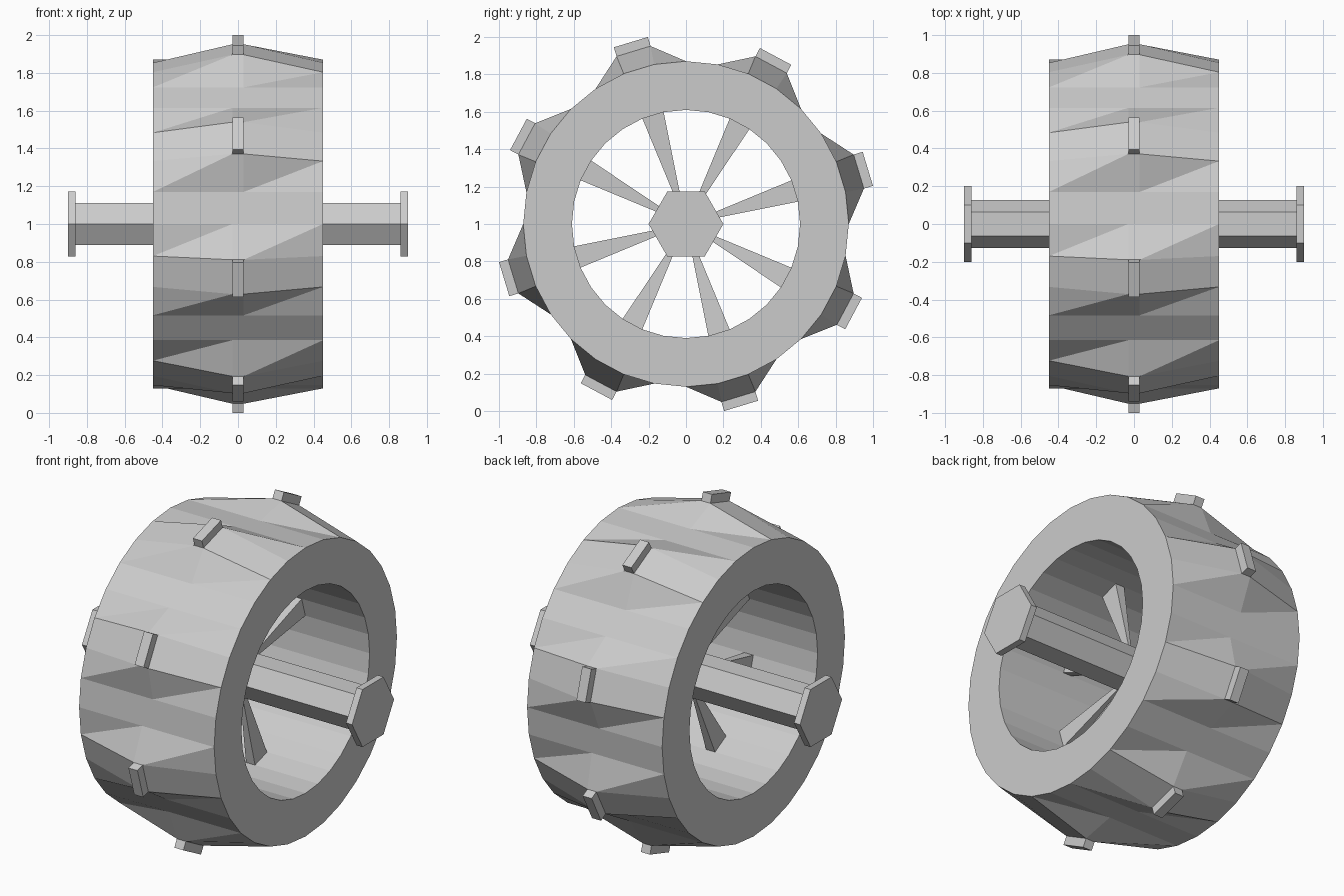
import bpy, bmesh
from math import sin, cos, pi
from mathutils import Matrix

if "Cube" in bpy.data.objects:
    bpy.data.objects.remove(bpy.data.objects["Cube"])

N = 32
STEP = 2 * pi / N
CZ = 1.0
R_OUT, R_RAISED, R_IN = 0.87, 0.97, 0.61
HALF_W, HALF_T = 0.45, 0.03
XS = (-HALF_W, -HALF_T, HALF_T, HALF_W)


def pt(x, r, a):
    return (x, r * cos(a), CZ + r * sin(a))


def finish(name, bm):
    bmesh.ops.recalc_face_normals(bm, faces=bm.faces)
    me = bpy.data.meshes.new(name)
    bm.to_mesh(me)
    bm.free()
    ob = bpy.data.objects.new(name, me)
    bpy.context.collection.objects.link(ob)
    return ob


def block(bm, sections):
    """Four-sided block along a spoke: (radius, half thickness, half width)."""
    for k in range(8):
        a = (1.5 + 4 * k) * STEP
        rings = []
        for r, t, w in sections:
            rings.append([bm.verts.new((x, r * cos(a) - s * sin(a), CZ + r * sin(a) + s * cos(a)))
                          for x, s in ((-t, -w), (t, -w), (t, w), (-t, w))])
        lo, hi = rings
        bm.faces.new(lo)
        bm.faces.new(hi)
        for i in range(4):
            j = (i + 1) % 4
            bm.faces.new((lo[i], lo[j], hi[j], hi[i]))


# Wheel rim: middle loops are pushed out at every treaded segment
bm = bmesh.new()
outer, inner = [], []
for i, x in enumerate(XS):
    outer.append([bm.verts.new(pt(x, R_RAISED if i in (1, 2) and j % 4 in (1, 2) else R_OUT, j * STEP))
                  for j in range(N)])
    inner.append([bm.verts.new(pt(x, R_IN, j * STEP)) for j in range(N)])
for j in range(N):
    k = (j + 1) % N
    for i in range(3):
        a, b = outer[i], outer[i + 1]
        if i == 1:
            bm.faces.new((a[j], b[j], b[k], a[k]))
        else:
            bm.faces.new((a[j], b[j], a[k]))
            bm.faces.new((b[j], b[k], a[k]))
        c, d = inner[i], inner[i + 1]
        bm.faces.new((c[j], c[k], d[k], d[j]))
    for e in (0, 3):
        bm.faces.new((outer[e][j], outer[e][k], inner[e][k], inner[e][j]))
finish("wheel_rim", bm)

# Tread studs on the raised segments
bm = bmesh.new()
w = R_RAISED * sin(STEP / 2)
block(bm, [(R_RAISED * cos(STEP / 2) - 0.003, HALF_T, w), (1.016, HALF_T, w)])
finish("tread_studs", bm)

# Spokes tapering towards the axle
bm = bmesh.new()
w = R_IN * sin(STEP / 2)
block(bm, [(0.09, HALF_T * 0.15, w * 0.15), (R_IN * cos(STEP / 2) + 0.002, HALF_T, w)])
finish("spokes", bm)


# Hexagonal axle and end caps
def hex_prism(name, r, x0, x1):
    bm = bmesh.new()
    lo = [bm.verts.new(pt(x0, r, i * pi / 3)) for i in range(6)]
    hi = [bm.verts.new(pt(x1, r, i * pi / 3)) for i in range(6)]
    bm.faces.new(lo)
    bm.faces.new(hi)
    for i in range(6):
        j = (i + 1) % 6
        bm.faces.new((lo[i], lo[j], hi[j], hi[i]))
    return finish(name, bm)


hex_prism("axle", 0.127, -0.86, 0.86)
hex_prism("axle_cap_left", 0.2, -0.9, -0.86)
hex_prism("axle_cap_right", 0.2, 0.86, 0.9)
